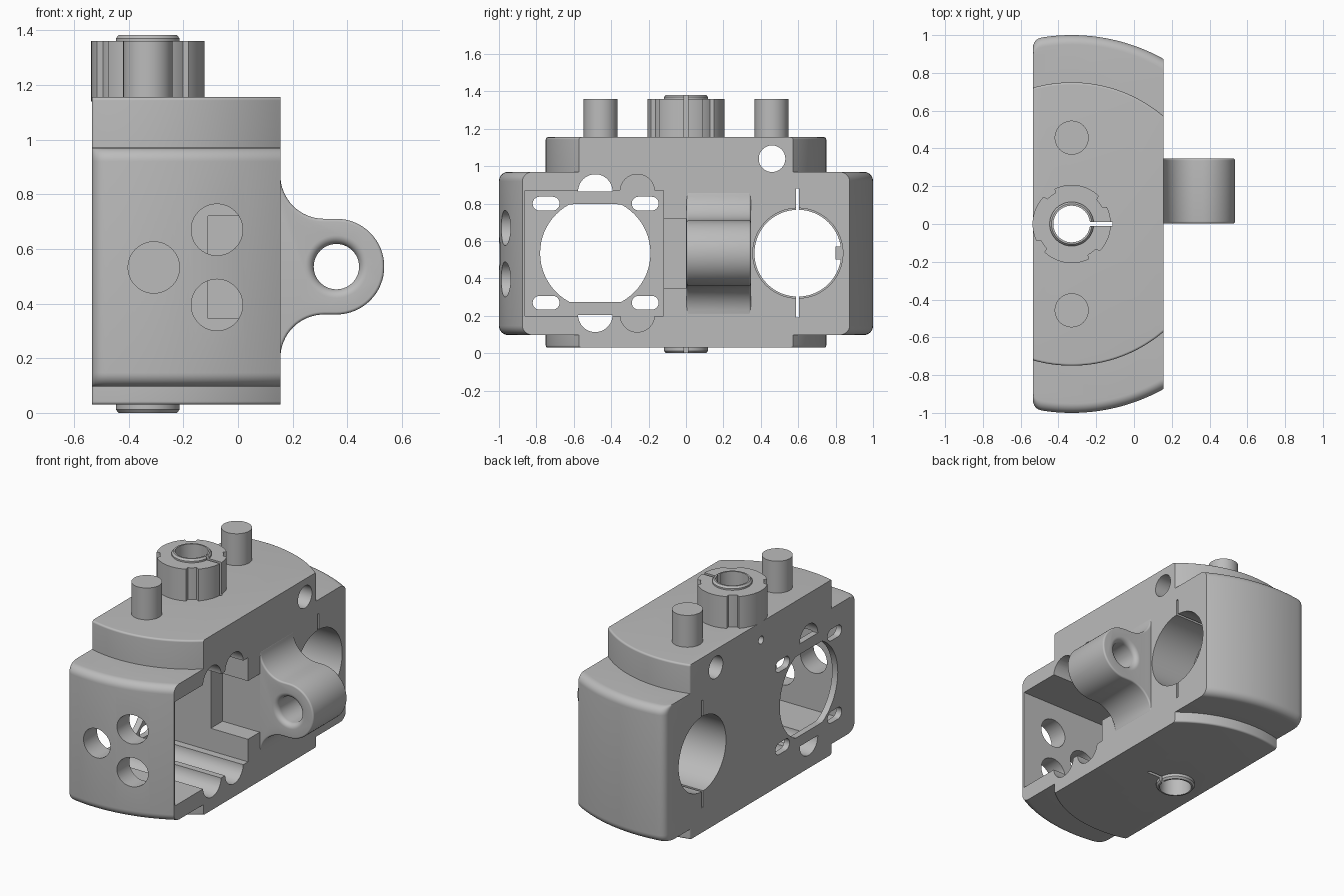
import bpy, bmesh
from math import pi, sin, cos, sqrt, radians
from mathutils import Matrix, Vector

if "Cube" in bpy.data.objects:
    bpy.data.objects.remove(bpy.data.objects["Cube"])

grey = bpy.data.materials.new("plain grey")
grey.use_nodes = True
grey.diffuse_color = (0.5, 0.5, 0.5, 1)
grey.node_tree.nodes["Principled BSDF"].inputs["Base Color"].default_value = (0.5, 0.5, 0.5, 1)

BACK, FACE = -0.535, 0.155      # flat ends of the housing in x
AXIS, MID = -0.33, 0.535        # bore axis in x, mid height


def make(name, bm):
    bmesh.ops.recalc_face_normals(bm, faces=bm.faces)
    me = bpy.data.meshes.new(name)
    bm.to_mesh(me)
    bm.free()
    me.materials.append(grey)
    ob = bpy.data.objects.new(name, me)
    bpy.context.collection.objects.link(ob)
    return ob


def loft(name, rings):
    """Skin a stack of equal-length rings and cap both ends."""
    bm = bmesh.new()
    rows = [[bm.verts.new(p) for p in r] for r in rings]
    n = len(rows[0])
    for a, b in zip(rows, rows[1:]):
        for i in range(n):
            j = (i + 1) % n
            bm.faces.new((a[i], a[j], b[j], b[i]))
    bm.faces.new(rows[0])
    bm.faces.new(rows[-1])
    return make(name, bm)


def place(axis, u, v, t):
    """Profile coordinates u, v and depth t along an axis."""
    return {"x": (t, u, v), "y": (u, t, v), "z": (u, v, t)}[axis]


def prism(name, axis, pts, a, b):
    return loft(name, [[place(axis, u, v, t) for u, v in pts] for t in (a, b)])


def circle(u, v, r, start=0, end=2 * pi, n=64):
    m = n if end - start > 6 else n + 1
    return [(u + r * cos(start + (end - start) * i / n),
             v + r * sin(start + (end - start) * i / n)) for i in range(m)]


def rod(name, axis, u, v, r, a, b):
    return prism(name, axis, circle(u, v, r), a, b)


def turned(name, axis, u, v, profile):
    return loft(name, [[place(axis, p, q, t) for p, q in circle(u, v, r)] for r, t in profile])


def box(name, x0, x1, y0, y1, z0, z1):
    return prism(name, "z", [(x0, y0), (x1, y0), (x1, y1), (x0, y1)], z0, z1)


def apply(ob, kind, **settings):
    mod = ob.modifiers.new(kind, kind)
    for k, v in settings.items():
        setattr(mod, k, v)
    bpy.context.view_layer.objects.active = ob
    bpy.ops.object.modifier_apply(modifier=mod.name)


def combine(obs, tool, how="DIFFERENCE"):
    for ob in obs:
        apply(ob, "BOOLEAN", operation=how, object=tool, solver="EXACT")
    bpy.data.objects.remove(tool)


def plan(r, f):
    """Half-round plan outline with filleted rear corners."""
    n = 40
    xs = [FACE + (BACK + f - FACE) * i / n for i in range(n + 1)]
    side = [Vector((x, sqrt(r * r - (x - AXIS) ** 2))) for x in xs]
    corner_y = sqrt(r * r - (BACK - AXIS) ** 2)
    p0, p1, p2 = side[-1], Vector((BACK, corner_y)), Vector((BACK, corner_y - f))
    for i in range(1, 9):
        t = i / 8
        side.append(p0 * (1 - t) ** 2 + p1 * 2 * t * (1 - t) + p2 * t * t)
    return [(p.x, p.y) for p in side] + [(p.x, -p.y) for p in reversed(side)]


def drum(name, r, z0, z1, fillet, corner):
    """Arc-sided block with rounded top and bottom rims."""
    steps = [pi / 2 * i / 8 for i in range(9)]
    levels = [(fillet * (1 - sin(a)), z0 + fillet * (1 - cos(a))) for a in steps]
    levels += [(d, z0 + z1 - z) for d, z in reversed(levels)]
    return loft(name, [[(x, y, z) for x, y in plan(r - d, corner)] for d, z in levels])


# Housing: wide block plus the taller, narrower block
housing = drum("housing", 1.0, 0.097, 0.97, 0.05, 0.05)
combine([housing], drum("core", 0.75, 0.03, 1.155, 0.012, 0.01), "UNION")

# Motor pocket and its step
combine([housing], box("pocket", -0.495, 0.3, -0.86, -0.12, 0.2, 0.87))
combine([housing], box("pocket_step", -0.11, 0.3, -0.2, 0.0, 0.345, 0.72))

# Grooves in the pocket roof and floor; the outer pair breaks through the back
for y, x0 in ((-0.485, -0.7), (-0.26, -0.495)):
    combine([housing], prism("groove", "x", circle(y, 0.865, 0.092, 0, pi, 24), x0, 0.3))
    combine([housing], prism("groove", "x", circle(y, 0.205, 0.092, pi, 2 * pi, 24), x0, 0.3))

# Motor opening with flattened top and bottom, and four mounting slots
opening = [(y, max(MID - 0.262, min(MID + 0.262, z))) for y, z in circle(-0.485, MID, 0.295)]
combine([housing], prism("opening", "x", opening, -0.7, -0.4))
for y in (-0.748, -0.218):
    for z in (0.27, 0.8):
        slot = circle(y + 0.035, z, 0.037, -pi / 2, pi / 2, 12)
        slot += circle(y - 0.035, z, 0.037, pi / 2, 3 * pi / 2, 12)
        combine([housing], prism("slot", "x", slot, -0.7, -0.4))

# Holes through the front wall
for x, z in ((-0.308, 0.532), (-0.077, 0.67), (-0.077, 0.395)):
    combine([housing], rod("front_hole", "y", x, z, 0.094, -1.2, -0.7))

# Bearing seat with a thin inner lip and a vertical relief slit
combine([housing], rod("bearing_bore", "x", 0.598, MID, 0.232, -0.7, 0.3))
for a, b in ((-0.7, -0.22), (-0.16, 0.3)):
    combine([housing], rod("bearing_seat", "x", 0.598, MID, 0.241, a, b))
combine([housing], box("slit", -0.7, 0.3, 0.589, 0.605, 0.19, 0.88))
box("bearing_key", -0.2, -0.16, 0.8, 0.85, 0.5, 0.57)

# Cross hole near the top and small set-screw hole at the back
combine([housing], rod("cross_hole", "x", 0.46, 1.04, 0.071, -0.7, 0.3))
combine([housing], rod("screw_hole", "x", 0.0, 1.04, 0.025, -0.7, -0.35))

# Splined hub and sleeve collars, bored and slit together with the housing
spline = []
for i in range(180):
    a = radians(i * 2)
    r = 0.185 if 28 <= (i * 2) % 90 < 46 else 0.207
    spline.append((AXIS + r * cos(a), r * sin(a)))
hub = prism("hub", "z", spline, 1.14, 1.36)
top_collar = turned("top_collar", "z", AXIS, 0, [(0.117, 1.145), (0.117, 1.37), (0.107, 1.382)])
low_collar = turned("bottom_collar", "z", AXIS, 0, [(0.107, 0.0), (0.117, 0.012), (0.117, 0.04)])
cored = [housing, hub, top_collar, low_collar]
combine(cored, rod("bore", "z", AXIS, 0, 0.097, -0.2, 1.6))
combine(cored, box("sleeve_slit", AXIS, -0.115, -0.01, 0.01, -0.2, 1.6))

# Guide pins
for side, y in (("left", 0.457), ("right", -0.457)):
    rod("guide_pin_" + side, "z", AXIS, y, 0.09, 1.14, 1.36)

# Hinge eye with flared foot and rounded bore
eye = [(0.1, MID - 0.33), (FACE, MID - 0.33)]
eye += circle(0.315, MID - 0.335, 0.16, pi, pi / 2, 16)[1:]
eye += circle(0.36, MID, 0.175, -pi / 2, pi / 2, 32)
eye += circle(0.315, MID + 0.335, 0.16, -pi / 2, -pi, 16)[:-1]
eye += [(FACE, MID + 0.33), (0.1, MID + 0.33)]
hinge = prism("hinge_eye", "y", eye, 0.003, 0.347)
apply(hinge, "BEVEL", width=0.03, segments=6, limit_method="ANGLE", angle_limit=radians(50))
flare = [(0.083 + 0.032 * (1 - sin(a)), 0.003 + 0.032 * (1 - cos(a)))
         for a in [pi / 2 * i / 8 for i in range(9)]]
flare = [(0.115, -0.05)] + flare
flare += [(r, 0.35 - y) for r, y in reversed(flare)]
combine([hinge], turned("eye_bore", "y", 0.36, MID, flare))

# Smooth the round surfaces, keep machined edges crisp
bpy.ops.object.select_all(action="DESELECT")
for ob in bpy.context.scene.objects:
    if ob.type == "MESH":
        ob.select_set(True)
        bpy.context.view_layer.objects.active = ob
bpy.ops.object.shade_smooth_by_angle(angle=radians(28))
